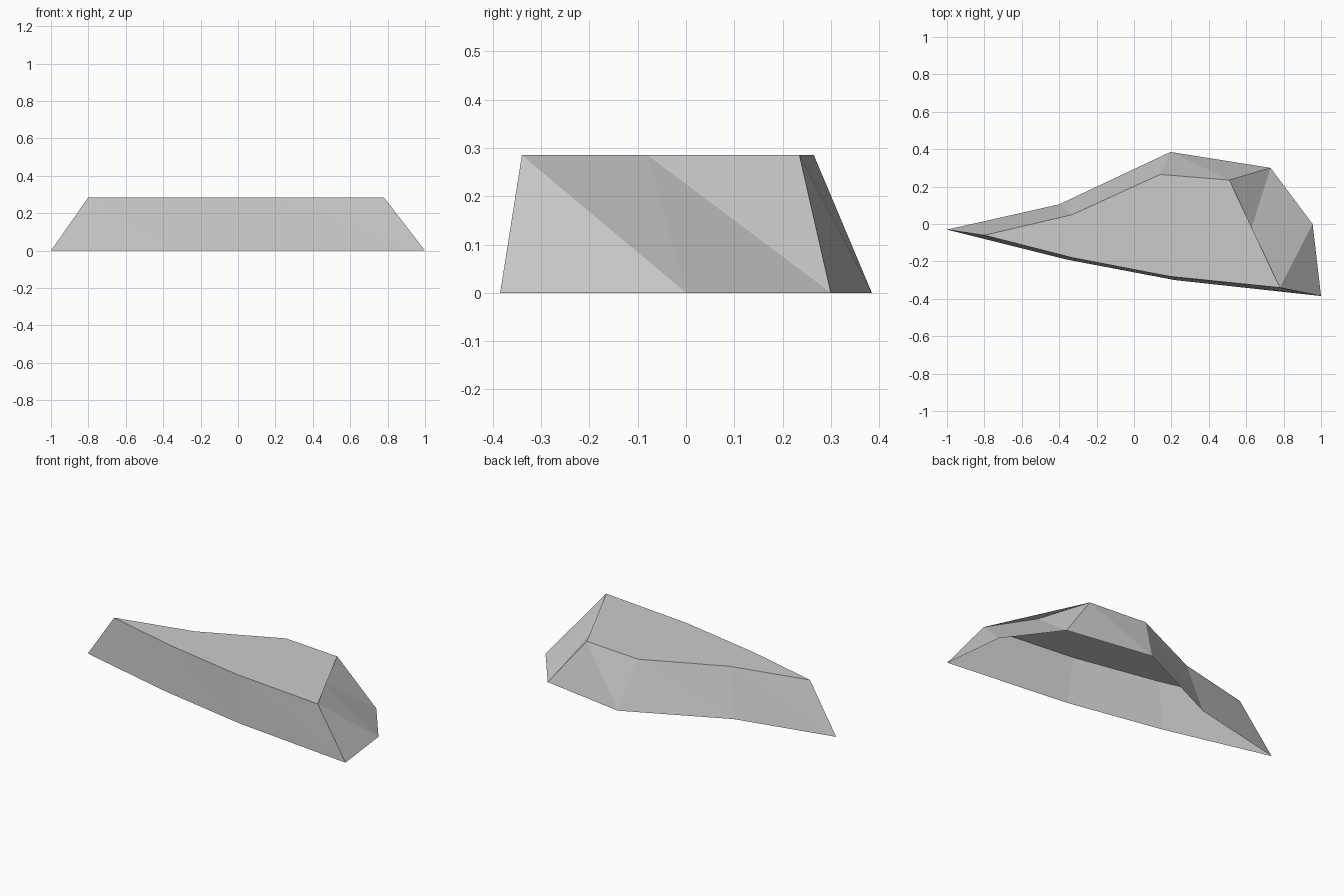
import bpy
import bmesh

cube = bpy.data.objects.get("Cube")
if cube:
    bpy.data.objects.remove(cube, do_unlink=True)

HEIGHT = 0.285

grey = bpy.data.materials.new("stone_grey")
grey.use_nodes = True
colour = (0.6, 0.6, 0.6, 1)
grey.diffuse_color = colour
grey.node_tree.nodes["Principled BSDF"].inputs["Base Color"].default_value = colour

# Ground outline and rim outline, counter-clockwise from the pointed end
base = [(-1, -0.03), (-0.36, -0.19), (0.22, -0.30), (1, -0.385),
        (0.955, 0), (0.73, 0.30), (0.195, 0.385), (-0.40, 0.105)]
rim = [(-0.8, -0.06), (-0.33, -0.18), (0.19, -0.28), (0.78, -0.34),
       (0.61, -0.08), (0.51, 0.235), (0.14, 0.265), (-0.33, 0.05)]
TUCKED = 4  # this rim corner sits under the roof's straight edge


def make_object(name, bm):
    mesh = bpy.data.meshes.new(name)
    bm.to_mesh(mesh)
    bm.free()
    mesh.materials.append(grey)
    obj = bpy.data.objects.new(name, mesh)
    bpy.context.collection.objects.link(obj)
    return obj


# Sloping walls, open underneath
bm = bmesh.new()
low = [bm.verts.new((x, y, 0)) for x, y in base]
high = [bm.verts.new((x, y, HEIGHT)) for x, y in rim]
for i in range(len(base)):
    j = (i + 1) % len(base)
    bm.faces.new((low[i], low[j], high[i]))
    bm.faces.new((low[j], high[j], high[i]))
make_object("sloping_walls", bm)

# Flat roof
bm = bmesh.new()
bm.faces.new([bm.verts.new((x, y, HEIGHT))
              for i, (x, y) in enumerate(rim) if i != TUCKED])
make_object("flat_roof", bm)
